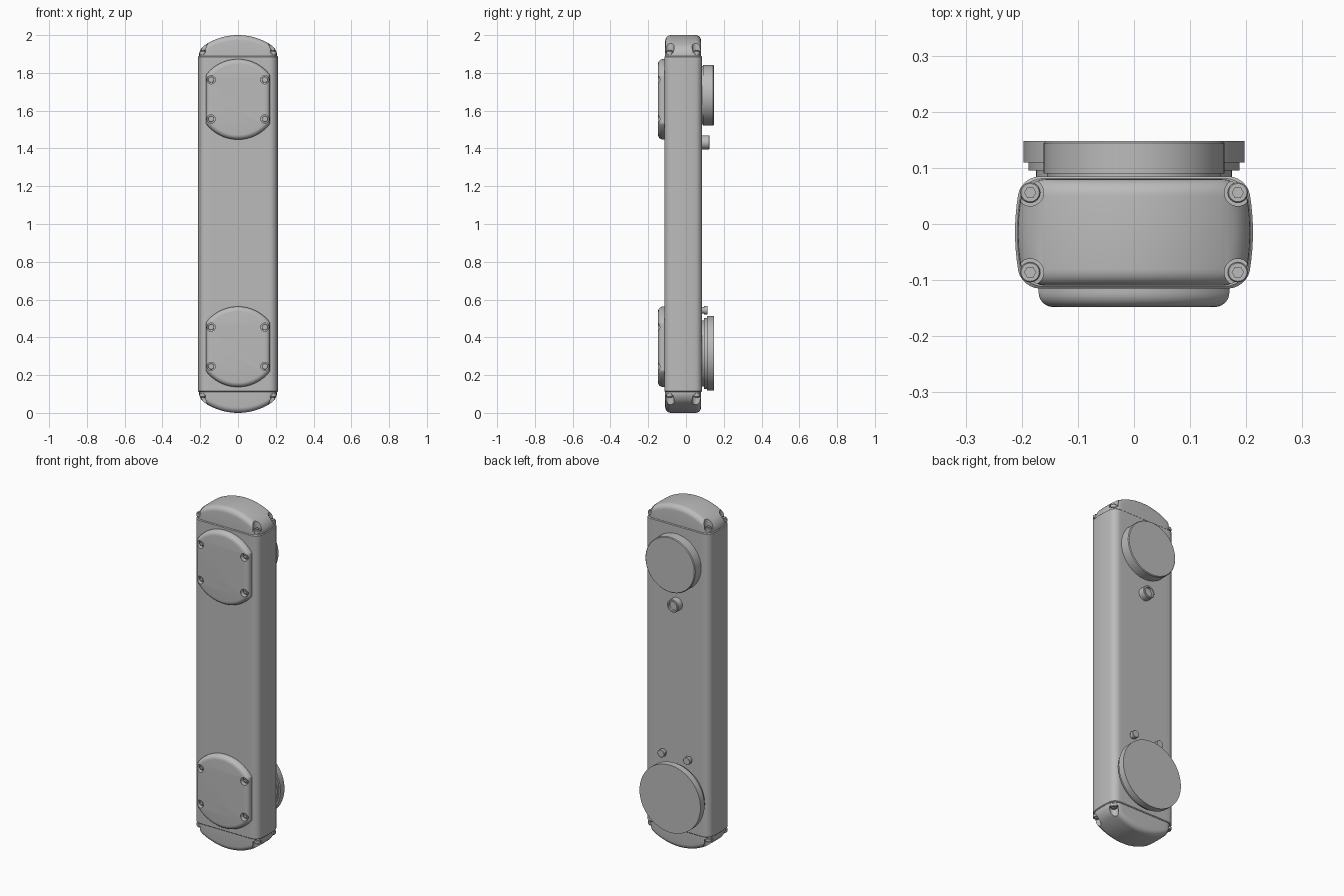
import bpy, bmesh
from math import sin, cos, pi, sqrt, radians
from mathutils import Vector

if "Cube" in bpy.data.objects:
    bpy.data.objects.remove(bpy.data.objects["Cube"])

grey = bpy.data.materials.new("light_grey_metal")
grey.use_nodes = True
grey.diffuse_color = (0.5, 0.5, 0.5, 1)
grey.node_tree.nodes["Principled BSDF"].inputs["Base Color"].default_value = (0.5, 0.5, 0.5, 1)

MID_Y = -0.015      # middle of the arm's thickness
SEAM = 1.889        # height of the upper cap joint


def finish(name, bm):
    bmesh.ops.recalc_face_normals(bm, faces=bm.faces)
    mesh = bpy.data.meshes.new(name)
    bm.to_mesh(mesh)
    bm.free()
    mesh.materials.append(grey)
    obj = bpy.data.objects.new(name, mesh)
    bpy.context.collection.objects.link(obj)
    smooth(obj)
    return obj


def smooth(obj):
    obj.data.shade_smooth()
    obj.data.set_sharp_from_angle(angle=radians(32))


def loft(name, rings, domed=False):
    """Skin a stack of rings; a domed top is filled with strips across the thickness."""
    bm = bmesh.new()
    rows = [[bm.verts.new(p) for p in ring] for ring in rings]
    n = len(rows[0])
    for low, high in zip(rows, rows[1:]):
        for i in range(n):
            j = (i + 1) % n
            bm.faces.new((low[i], low[j], high[j], high[i]))
    bm.faces.new(rows[0])
    top = rows[-1]
    if domed:
        for i in range(n // 2):
            ids = dict.fromkeys((i, i + 1, n - i - 1, (n - i) % n))
            bm.faces.new([top[k] for k in ids])
    else:
        bm.faces.new(top)
    return finish(name, bm)


def lathe(name, profile, loc, axis, segs=64):
    """Turn (radius, height) points around an axis."""
    turn = Vector(axis).to_track_quat('Z', 'Y')
    rings = [[turn @ Vector((r * cos(2 * pi * i / segs), r * sin(2 * pi * i / segs), h)) + Vector(loc)
              for i in range(segs)] for r, h in profile]
    return loft(name, rings)


def section(hx, hy, r, bow=0.012):
    """Rounded rectangle with slightly bowed short sides."""
    quarter = [(hx, (hy - r) * i / 4) for i in range(4)]
    quarter += [(hx - r + r * cos(a * pi / 12), hy - r + r * sin(a * pi / 12)) for a in range(7)]
    quarter += [((hx - r) * (1 - i / 8), hy) for i in range(1, 9)]
    quarter = [(x + bow * (1 - (y / hy) ** 2) * x / hx, y) for x, y in quarter]
    half = quarter + [(-x, y) for x, y in reversed(quarter[:-1])]
    return half + [(x, -y) for x, y in reversed(half[1:-1])]


def carve(obj, cutters):
    """Cut pockets and drop the cutters."""
    for c in cutters:
        c.hide_render = True
        mod = obj.modifiers.new("pocket", 'BOOLEAN')
        mod.operation = 'DIFFERENCE'
        mod.object = c
    graph = bpy.context.evaluated_depsgraph_get()
    mesh = bpy.data.meshes.new_from_object(obj.evaluated_get(graph))
    obj.modifiers.clear()
    obj.data = mesh
    for c in cutters:
        bpy.data.objects.remove(c)
    smooth(obj)


def screw(name, loc, axis, r):
    """Round washer with a hexagonal head."""
    lathe(name + "_washer", [(r, -0.01), (r, 0.006), (r * 0.9, 0.008)], loc, axis, 24)
    lathe(name + "_head", [(r * 0.6, 0), (r * 0.6, 0.014)], loc, axis, 6)


# Long tubular body
def body_ring(inset, z):
    return [(x, y + MID_Y, z) for x, y in section(0.2 - inset, 0.1 - inset, 0.032)]


loft("arm_body", [body_ring(0.004, 2 - SEAM), body_ring(0, 2 - SEAM + 0.004),
                  body_ring(0, SEAM - 0.004), body_ring(0.004, SEAM)])


# Domed end caps with screws in the corner pockets
def dome(x):
    return 1.68 + sqrt(0.32 ** 2 - x * x)


FILLET = 0.03
for label, flip in (("upper", 1), ("lower", -1)):
    def place(x, y, z):
        return (x, y + MID_Y, z if flip > 0 else 2 - z)

    rings = [[place(x, y, SEAM - 0.002) for x, y in section(0.195, 0.095, 0.038)]]
    for k in range(7):
        a = k * pi / 12
        d = FILLET * (1 - cos(a))
        outline = section(0.195 - d, 0.095 - d, 0.038 - d)
        rings.append([place(x, y, dome(x) - FILLET * (1 - sin(a))) for x, y in outline])
    cap = loft(label + "_end_cap", rings, domed=True)
    corners = [(sx * 0.185, sy * 0.071) for sx in (-1, 1) for sy in (-1, 1)]
    up = (0, 0, flip)
    carve(cap, [lathe("pocket_cutter", [(0.024, 0), (0.024, 0.1)], place(x, y, 1.905), up, 32)
                for x, y in corners])
    for x, y in corners:
        screw(label + "_cap_screw", place(x, y, 1.908), up, 0.018)


# Rounded access covers on the front
def cover_ring(inset, y, cz):
    r, hx = 0.213 - inset, 0.17 - inset
    pts = [(r * cos(i * pi / 64), r * sin(i * pi / 64)) for i in range(128)]
    return [(max(-hx, min(hx, x)), y, cz + z) for x, z in pts]


for label, cz in (("upper", 1.66), ("lower", 0.35)):
    rings = [cover_ring(0, -0.105, cz)]
    for k in range(7):
        a = k * pi / 12
        rings.append(cover_ring(0.026 * (1 - cos(a)), -0.122 - 0.026 * sin(a), cz))
    cover = loft(label + "_cover", rings)
    spots = [(sx * 0.142, cz + sz * 0.104) for sx in (-1, 1) for sz in (-1, 1)]
    carve(cover, [lathe("pocket_cutter", [(0.022, 0), (0.022, 0.1)], (x, -0.122, z), (0, -1, 0), 32)
                  for x, z in spots])
    for x, z in spots:
        screw(label + "_cover_screw", (x, -0.124, z), (0, -1, 0), 0.016)

# Round joint flanges and pins on the back
BACK = (0, 1, 0)
lathe("upper_flange", [(0.155, 0.07), (0.155, 0.09), (0.161, 0.09), (0.161, 0.144), (0.157, 0.148)],
      (0, 0, 1.682), BACK, 96)
lathe("lower_flange", [(0.175, 0.07), (0.175, 0.095), (0.188, 0.095), (0.188, 0.11),
                       (0.197, 0.11), (0.197, 0.148)], (0, 0, 0.315), BACK, 96)
lathe("hollow_pin", [(0.037, 0.07), (0.037, 0.122), (0.034, 0.125), (0.026, 0.125), (0.026, 0.112)],
      (0, 0, 1.432), BACK, 48)
for side, x in (("left", 0.083), ("right", -0.083)):
    lathe(side + "_pin", [(0.017, 0.07), (0.017, 0.096), (0.022, 0.096), (0.022, 0.113), (0.02, 0.115)],
          (x, 0, 0.544), BACK, 32)
